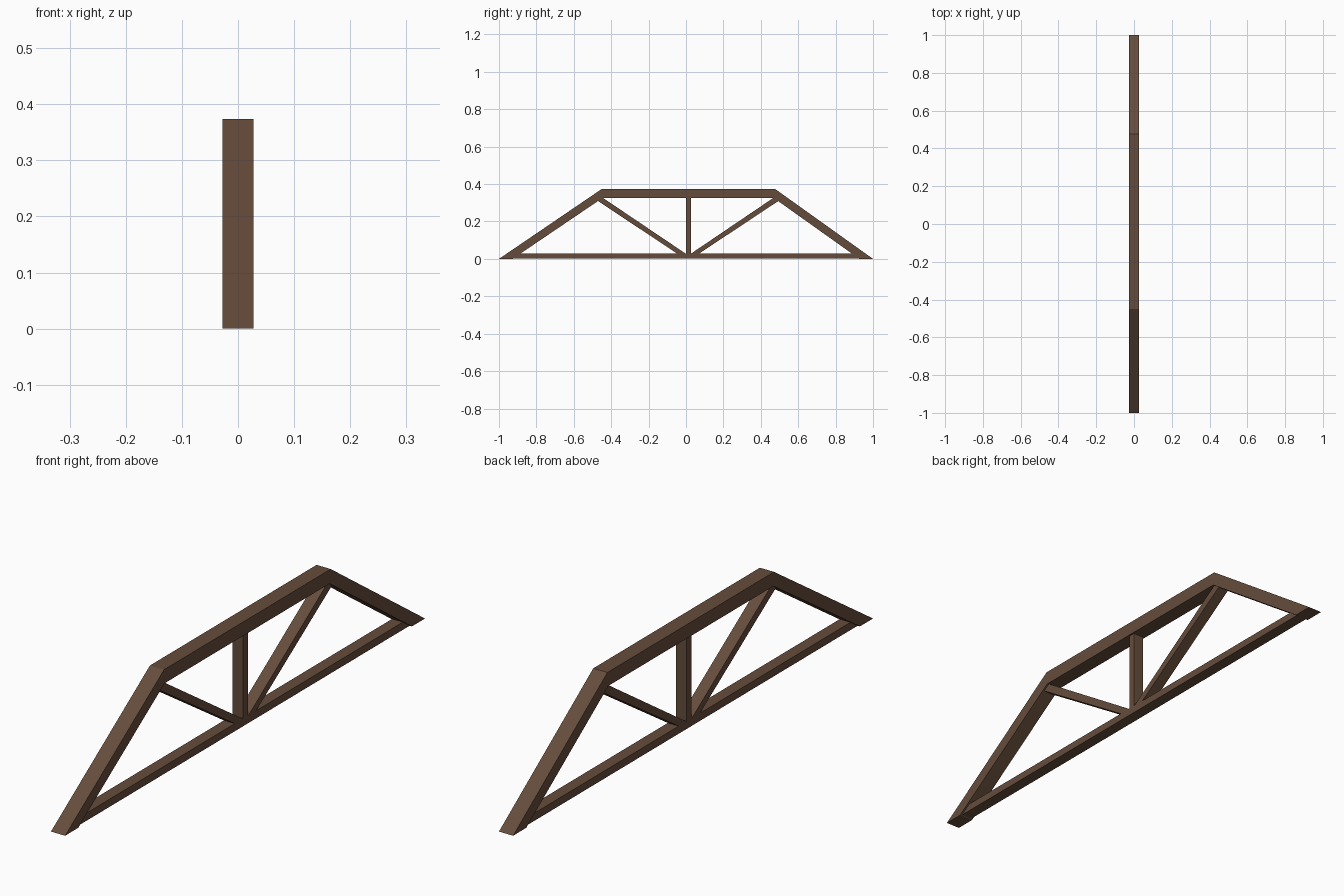
import bpy, bmesh

if "Cube" in bpy.data.objects:
    bpy.data.objects.remove(bpy.data.objects["Cube"])

wood = bpy.data.materials.new("dark brown wood")
wood.diffuse_color = (0.130, 0.073, 0.044, 1)
wood.use_nodes = True
wood.node_tree.nodes["Principled BSDF"].inputs["Base Color"].default_value = wood.diffuse_color

WIDE, NARROW = 0.055, 0.042   # chord and web widths along x
ZC = 0.029                    # top of the bottom chord


def beam(name, profile, width):
    """Extrude a (y, z) outline along x, centred on x = 0."""
    bm = bmesh.new()
    face = bm.faces.new([bm.verts.new((-width / 2, y, z)) for y, z in profile])
    ext = bmesh.ops.extrude_face_region(bm, geom=[face])
    verts = [g for g in ext["geom"] if isinstance(g, bmesh.types.BMVert)]
    bmesh.ops.translate(bm, verts=verts, vec=(width, 0, 0))
    bmesh.ops.recalc_face_normals(bm, faces=bm.faces)
    mesh = bpy.data.meshes.new(name)
    bm.to_mesh(mesh)
    bm.free()
    mesh.materials.append(wood)
    obj = bpy.data.objects.new(name, mesh)
    bpy.context.collection.objects.link(obj)


# Horizontal chords
beam("top_chord", [(-0.45, 0.374), (0.476, 0.374), (0.470, 0.325), (-0.447, 0.325)], WIDE)
beam("bottom_chord", [(-0.94, 0.002), (0.94, 0.002), (0.91, ZC), (-0.91, ZC)], NARROW)

# Sloping end chords, cut flat at the ground and mitred at the top
beam("end_chord_front", [(-1, 0), (-0.45, 0.374), (-0.447, 0.325), (-0.927, 0)], WIDE)
beam("end_chord_back", [(1, 0), (0.476, 0.374), (0.470, 0.325), (0.927, 0)], WIDE)

# Centre post and diagonal webs
beam("centre_post", [(-0.001, ZC), (0.026, ZC), (0.026, 0.33), (-0.001, 0.33)], NARROW)
beam("diagonal_front", [(-0.048, ZC), (-0.003, ZC), (-0.447, 0.328), (-0.490, 0.322)], NARROW)
beam("diagonal_back", [(0.071, ZC), (0.028, ZC), (0.470, 0.328), (0.513, 0.322)], NARROW)
